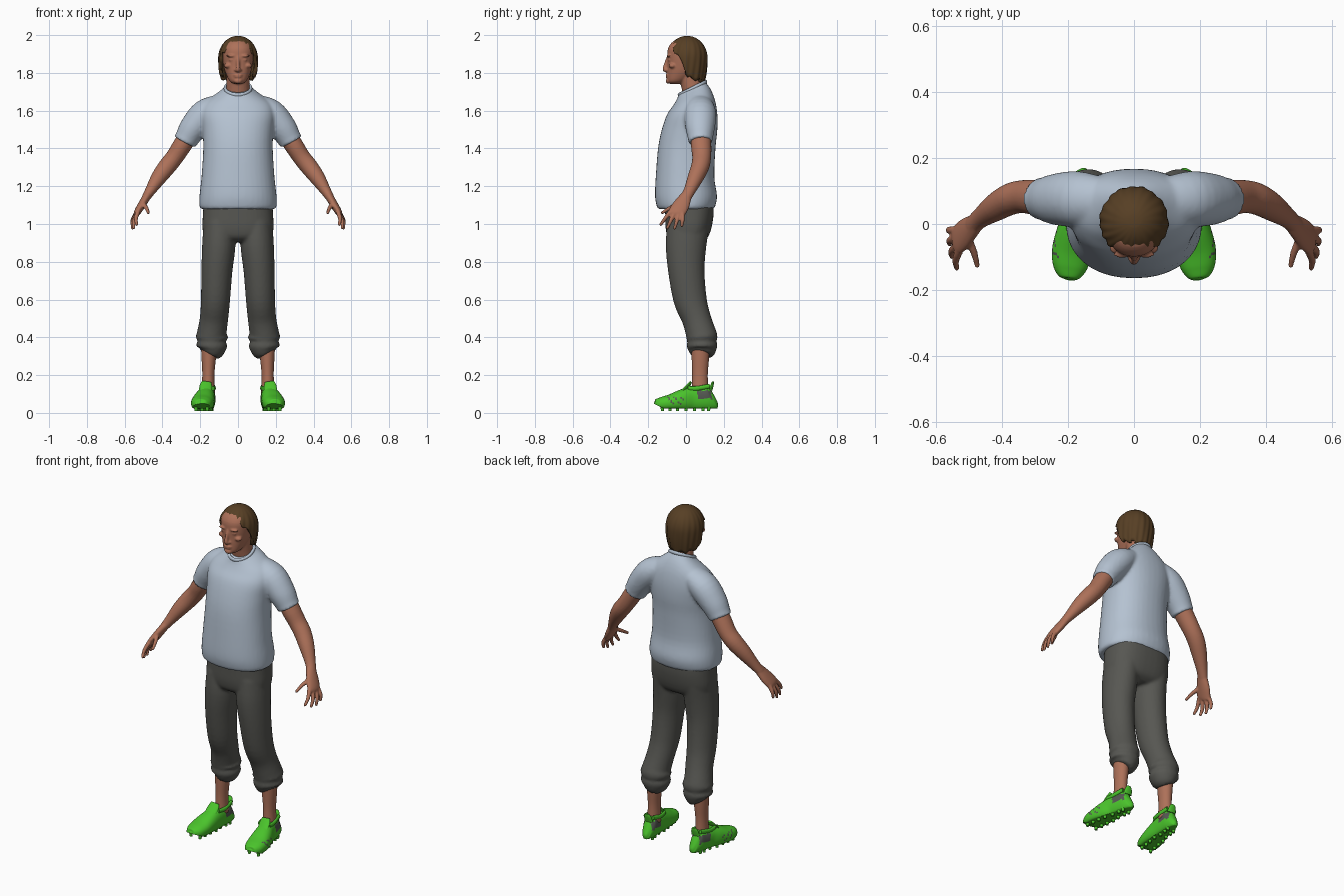
import bpy, bmesh, math
from mathutils import Vector

def material(name, rgb):
    m = bpy.data.materials.new(name)
    m.diffuse_color = (*rgb, 1)
    return m

SKIN = material("skin", (0.42, 0.165, 0.10))
HAIR = material("brown hair", (0.095, 0.05, 0.018))
SHIRT = material("pale blue cloth", (0.46, 0.54, 0.64))
PANTS = material("charcoal cloth", (0.095, 0.095, 0.085))
GREEN = material("bright green", (0.07, 0.56, 0.025))
GREY = material("shoe grey", (0.09, 0.10, 0.085))

X, Y, Z = Vector((1, 0, 0)), Vector((0, 1, 0)), Vector((0, 0, 1))

def resample(rows, n):
    """Smooth curve through rows of numbers, n steps per span."""
    out = []
    for i in range(len(rows) - 1):
        p = [rows[max(0, min(len(rows) - 1, i + k))] for k in (-1, 0, 1, 2)]
        for s in range(n):
            t = s / n
            out.append([0.5 * (2 * b + (c - a) * t + (2 * a - 5 * b + 4 * c - d) * t * t
                               + (3 * b - a - 3 * c + d) * t ** 3) for a, b, c, d in zip(*p)])
    return out + [list(rows[-1])]

def skin_rings(bm, rings):
    vs = [[bm.verts.new(p) for p in r] for r in rings]
    n = len(vs[0])
    for a, b in zip(vs, vs[1:]):
        for i in range(n):
            bm.faces.new((a[i], a[(i + 1) % n], b[(i + 1) % n], b[i]))
    bm.faces.new(vs[0])
    bm.faces.new(vs[-1])

def outline(i, n, e):
    c, s = math.cos(2 * math.pi * i / n), math.sin(2 * math.pi * i / n)
    return (math.copysign(abs(c) ** (2 / e), c), math.copysign(abs(s) ** (2 / e), s))

def tube(bm, rows, ref=Y, n=24, steps=4, e=2.0):
    """Sweep of ellipses: rows are x, y, z, side radius, radius towards ref."""
    rows = resample(rows, steps)
    pts = [Vector(r[:3]) for r in rows]
    rings = []
    for k, r in enumerate(rows):
        t = (pts[min(k + 1, len(pts) - 1)] - pts[max(k - 1, 0)]).normalized()
        v = (ref - t * t.dot(ref)).normalized()
        u = v.cross(t)
        ring = [outline(i, n, e) for i in range(n)]
        rings.append([pts[k] + u * a * r[3] + v * b * r[4] for a, b in ring])
    skin_rings(bm, rings)

def stack(bm, rows, n=40, steps=4, e=2.2):
    """Level rings: rows are z, half width, front y, back y, tilt."""
    rings = []
    for z, w, f, b, tilt in resample(rows, steps):
        ring = [outline(i, n, e) for i in range(n)]
        rings.append([(c * w, (f + b) / 2 + s * (b - f) / 2, z + tilt * s) for c, s in ring])
    skin_rings(bm, rings)

def ball(bm, loc, size):
    r = bmesh.ops.create_uvsphere(bm, u_segments=16, v_segments=10, radius=1)
    for v in r["verts"]:
        v.co = Vector(a * b for a, b in zip(v.co, size)) + Vector(loc)

def finish(bm, name, mats, mirror=False, voxel=0, smooth=0):
    bmesh.ops.recalc_face_normals(bm, faces=bm.faces)
    me = bpy.data.meshes.new(name)
    bm.to_mesh(me)
    bm.free()
    ob = bpy.data.objects.new(name, me)
    bpy.context.collection.objects.link(ob)
    for m in mats:
        me.materials.append(m)
    for p in me.polygons:
        p.use_smooth = True
    if mirror:
        ob.modifiers.new("mirror", "MIRROR").use_mirror_merge = False
    if voxel:
        r = ob.modifiers.new("fuse", "REMESH")
        r.mode, r.voxel_size, r.use_smooth_shade = "VOXEL", voxel, True
    if smooth:
        s = ob.modifiers.new("soften", "SMOOTH")
        s.factor, s.iterations = 0.5, smooth
    return ob

# Head and neck
bm = bmesh.new()
stack(bm, [(1.742, .022, -.085, -.03, 0), (1.757, .045, -.098, 0, 0), (1.80, .066, -.099, .06, 0),
           (1.84, .077, -.098, .09, 0), (1.885, .083, -.099, .095, 0), (1.93, .083, -.095, .095, 0),
           (1.965, .06, -.07, .075, 0), (1.98, .02, -.03, .03, 0)], steps=3)
tube(bm, [(0, .06, 1.60, .075, .06), (0, .04, 1.70, .063, .058), (0, .02, 1.80, .06, .06)])
tube(bm, [(0, -.092, 1.885, .009, .01), (0, -.106, 1.845, .009, .011), (0, -.112, 1.818, .013, .012),
          (0, -.102, 1.808, .013, .006)], n=12)
ball(bm, (0, -.094, 1.757), (.022, .014, .014))
for z, w in ((1.789, .024), (1.779, .021)):
    ball(bm, (0, -.098, z), (w, .010, .0055))
for s in (-1, 1):
    ball(bm, (s * .012, -.102, 1.815), (.009, .009, .007))
    ball(bm, (s * .036, -.092, 1.890), (.026, .011, .007))
    ball(bm, (s * .052, -.072, 1.838), (.022, .019, .014))
    ball(bm, (s * .034, -.087, 1.869), (.014, .009, .006))
finish(bm, "head", [SKIN], voxel=.005, smooth=2)

# Hair: a grooved cap whose lower edge frames the face
def hairline(a):
    pts = [(0, 1.95), (35, 1.935), (60, 1.90), (80, 1.84), (93, 1.775), (120, 1.765), (180, 1.748)]
    for (a0, z0), (a1, z1) in zip(pts, pts[1:]):
        if a <= a1:
            return z0 + (z1 - z0) * (a - a0) / (a1 - a0)
    return pts[-1][1]

bm = bmesh.new()
N, ROWS = 120, 22
grid = []
for j in range(1, ROWS + 1):
    t = j / ROWS
    ring = []
    for i in range(N):
        a = 2 * math.pi * i / N
        deg = abs(math.degrees(a if a < math.pi else a - 2 * math.pi))
        low = hairline(deg) + .008 * math.sin(11 * a + 1)
        z = 1.995 - (1.995 - low) * t ** 1.7
        h = (z - 1.88) / .116
        r = math.sqrt(max(0, 1 - h * h)) if h > 0 else 1 - .13 * h * h
        r *= 1 + t * (.022 * math.sin(19 * a + 5 * t) + .018 * math.sin(8 * a - 4 * t))
        ring.append(bm.verts.new((.104 * r * math.sin(a), .006 - .108 * r * math.cos(a), z)))
    grid.append(ring)
top = bm.verts.new((0, 0.006, 1.995))
for i in range(N):
    k = (i + 1) % N
    bm.faces.new((top, grid[0][i], grid[0][k]))
    for a, b in zip(grid, grid[1:]):
        bm.faces.new((a[i], b[i], b[k], a[k]))
hair = finish(bm, "hair", [HAIR])
sol = hair.modifiers.new("thickness", "SOLIDIFY")
sol.thickness, sol.offset = .018, -1

# Shirt: body, sleeves and neckband fused together
bm = bmesh.new()
stack(bm, [(1.08, .198, -.148, .146, 0), (1.098, .205, -.156, .156, 0), (1.15, .204, -.164, .164, 0),
           (1.25, .193, -.160, .150, 0), (1.40, .184, -.148, .156, 0), (1.50, .188, -.128, .166, 0),
           (1.58, .195, -.10, .166, 0), (1.64, .175, -.066, .155, .01), (1.685, .118, -.046, .135, .02),
           (1.712, .076, -.042, .11, .032), (1.722, .068, -.036, .10, .034)])
for s in (-1, 1):
    tube(bm, [(s * .09, .07, 1.635, .055, .07), (s * .17, .075, 1.585, .078, .085),
              (s * .235, .075, 1.51, .074, .078), (s * .27, .076, 1.455, .064, .066),
              (s * .282, .077, 1.434, .063, .064)])
finish(bm, "shirt", [SHIRT], voxel=.009, smooth=3)
bm = bmesh.new()
loop = []
for k in range(48):
    a = 2 * math.pi * k / 48
    c, s = math.cos(a), math.sin(a)
    loop.append([bm.verts.new((c * (.068 + .008 * math.cos(q)), .034 + s * (.070 + .008 * math.cos(q)),
                               1.718 + .034 * s + .011 * math.sin(q)))
                 for q in [math.pi * m / 4 for m in range(8)]])
for k in range(48):
    for m in range(8):
        n = (m + 1) % 8
        bm.faces.new((loop[k][m], loop[k][n], loop[(k + 1) % 48][n], loop[(k + 1) % 48][m]))
finish(bm, "neckband", [SHIRT])

# Trousers with gathered cuffs
bm = bmesh.new()
stack(bm, [(.905, .12, -.06, .08, 0), (.93, .175, -.095, .115, 0), (.98, .188, -.108, .135, 0),
           (1.05, .186, -.11, .146, 0), (1.11, .182, -.11, .146, 0)], e=2.5)
for s in (-1, 1):
    tube(bm, [(s * x, y, z, a, b) for x, y, z, a, b in (
        (.098, .012, 1.0, .085, .112), (.102, .0, .88, .088, .107), (.112, .002, .75, .082, .096),
        (.119, .022, .60, .077, .088), (.127, .055, .50, .075, .077), (.138, .078, .425, .078, .08),
        (.139, .084, .40, .086, .083), (.140, .084, .38, .075, .077), (.140, .085, .355, .083, .081),
        (.143, .085, .33, .070, .073), (.153, .083, .308, .050, .060))], n=32)
finish(bm, "trousers", [PANTS], voxel=.009, smooth=2)

# Arms and hands
bm = bmesh.new()
tube(bm, [(.22, .08, 1.53, .05, .052), (.29, .08, 1.425, .050, .054), (.335, .083, 1.355, .047, .050),
          (.375, .075, 1.305, .047, .048), (.42, .05, 1.245, .041, .042), (.465, .018, 1.175, .028, .031),
          (.49, -.005, 1.135, .022, .030)])
tube(bm, [(.48, .002, 1.15, .022, .030), (.51, -.025, 1.10, .021, .044), (.533, -.048, 1.062, .018, .045),
          (.54, -.055, 1.045, .012, .038)])
for base, mid, tip in (((.53, -.083, 1.065), (.54, -.11, 1.03), (.537, -.133, .998)),
                       ((.535, -.063, 1.055), (.552, -.082, 1.015), (.552, -.098, .98)),
                       ((.54, -.04, 1.05), (.558, -.05, 1.012), (.558, -.06, .978)),
                       ((.54, -.018, 1.055), (.559, -.018, 1.02), (.56, -.022, .992)),
                       ((.505, -.04, 1.11), (.485, -.085, 1.085), (.475, -.125, 1.06))):
    tube(bm, [(*base, .012, .013), (*mid, .0105, .011), (*tip, .008, .008)], ref=X, n=12)
    ball(bm, tip, (.0085, .0085, .0085))
finish(bm, "arms", [SKIN], mirror=True, voxel=.005, smooth=2)

# Shins
bm = bmesh.new()
tube(bm, [(.153, .078, .40, .045, .052), (.155, .076, .29, .038, .046), (.157, .074, .20, .032, .041),
          (.158, .074, .10, .036, .045)])
finish(bm, "shins", [SKIN], mirror=True)

# Shoes with grey heel panels and side stripes
bm = bmesh.new()
tube(bm, [(.197, -.168, .050, .008, .008), (.196, -.161, .049, .032, .024), (.193, -.13, .048, .052, .036),
          (.188, -.08, .054, .060, .045), (.178, -.02, .066, .055, .058), (.168, .03, .074, .046, .066),
          (.162, .08, .074, .042, .064), (.157, .12, .080, .037, .068), (.155, .14, .088, .025, .066),
          (.154, .148, .092, .008, .04)], ref=Z, n=40, steps=7, e=2.3)
for v in bm.verts:
    v.co.z = max(v.co.z, .024 + .5 * max(0, -.12 - v.co.y))
bm.normal_update()
for f in bm.faces:
    c = f.calc_center_median()
    side = c.x - (.172 - .14 * c.y)
    panel = .06 < c.y + .2 * (c.z - .1) < .135 and .075 < c.z < .118
    stripe = side > .02 and .045 < c.z < .085 and -.10 < c.y < -.015 and (c.y + .8 * c.z) % .034 < .01
    f.material_index = 1 if panel or stripe else 0
tube(bm, [(.174, -.02, .11, .034, .010), (.170, .01, .142, .033, .010), (.168, .026, .164, .026, .006)], n=20)
tube(bm, [(.155, .13, .12, .028, .010), (.155, .139, .15, .022, .008), (.155, .143, .166, .012, .005)], n=20)
for s in (-1, 1):
    tube(bm, [(.166 + s * .032, .01, .13, .008, .012), (.161 + s * .036, .06, .13, .008, .012),
              (.157 + s * .026, .125, .142, .008, .012)], ref=Z, n=12)
# Studs under the sole
for y in (-.125, -.085, -.045, .0, .045, .09, .12):
    for s in (-1, 1):
        x, r = .175 - .14 * y + s * (.03 if y < .02 else .02), .011
        tube(bm, [(x, y, .035, r, r), (x, y, .009, r * .7, r * .7)], n=10, steps=1)
shoes = finish(bm, "shoes", [GREEN, GREY], mirror=True)
bpy.context.view_layer.objects.active = shoes
shoes.select_set(True)
bpy.ops.object.shade_smooth_by_angle(angle=math.radians(45))
